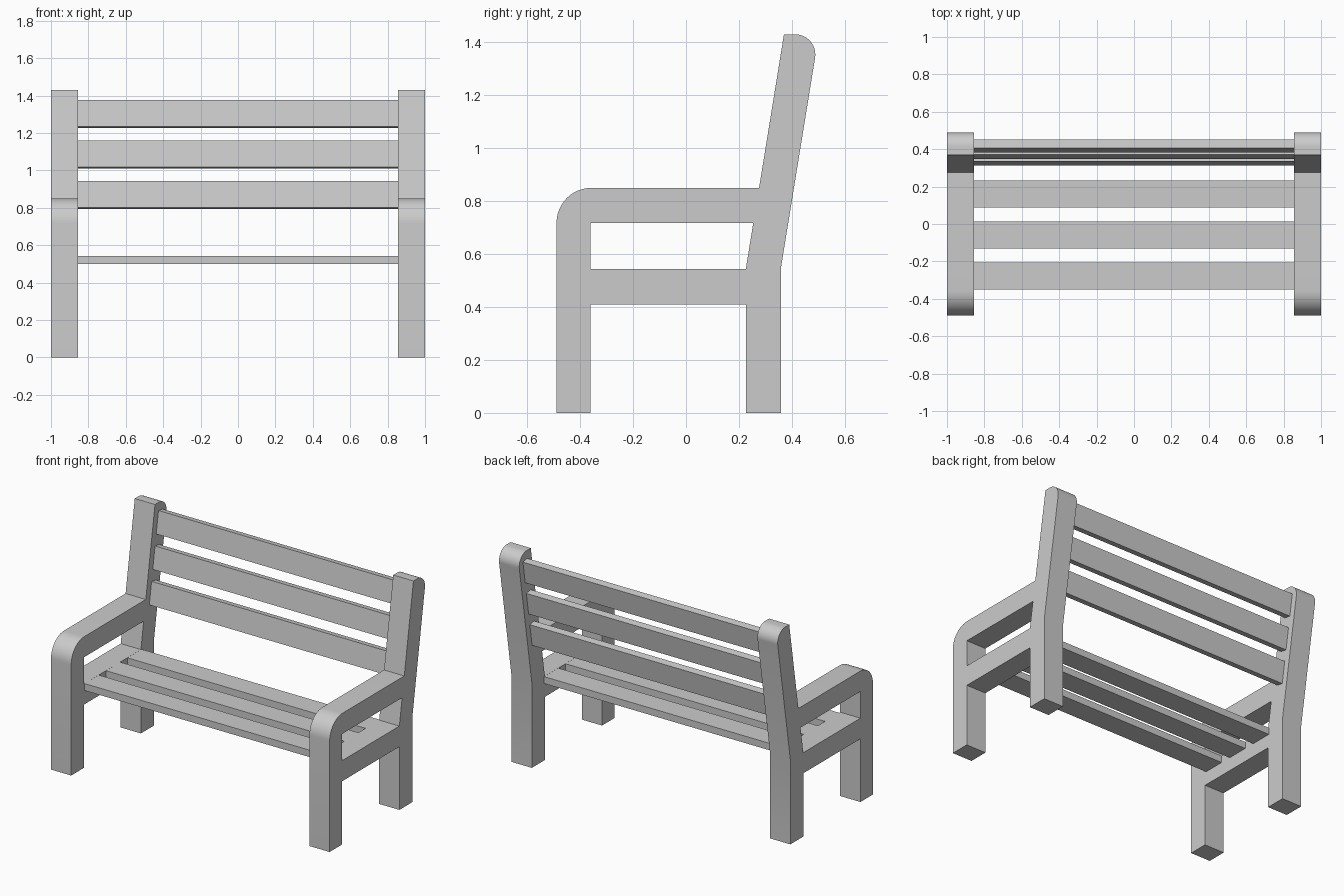
import bpy, bmesh, math
from mathutils import Vector, Matrix

if "Cube" in bpy.data.objects:
    bpy.data.objects.remove(bpy.data.objects["Cube"])

LEAN = math.atan(0.163)      # backward tilt of the backrest
X_IN, X_OUT = 0.855, 1.0     # side frame inner and outer faces


def fillet(prev, corner, nxt, radius_len, n=12):
    """Round a corner, with the arc starting radius_len away from it."""
    p, c, q = Vector(prev), Vector(corner), Vector(nxt)
    a, b = (p - c).normalized(), (q - c).normalized()
    half = a.angle(b) / 2
    centre = c + (a + b).normalized() * radius_len / math.cos(half)
    s, e = c + a * radius_len - centre, c + b * radius_len - centre
    w = s.angle(e)
    return [tuple(centre + s * (math.sin(w * (1 - i / n)) / math.sin(w))
                  + e * (math.sin(w * i / n) / math.sin(w))) for i in range(n + 1)]


# Side frame: profile in the y-z plane with an opening under the armrest
outer = [(-0.36, 0), (-0.36, 0.41), (0.226, 0.41), (0.226, 0), (0.359, 0), (0.359, 0.55)]
outer += fillet((0.359, 0.55), (0.502, 1.43), (0.37, 1.43), 0.09)
outer += [(0.37, 1.43), (0.276, 0.85)]
outer += fillet((0.276, 0.85), (-0.489, 0.85), (-0.489, 0), 0.132)
outer += [(-0.489, 0)]
opening = [(-0.36, 0.544), (-0.36, 0.717), (0.254, 0.717), (0.226, 0.544)]

curve = bpy.data.curves.new("side_frame_profile", 'CURVE')
curve.dimensions = '2D'
curve.fill_mode = 'BOTH'
curve.extrude = (X_OUT - X_IN) / 2
for loop in (outer, opening):
    sp = curve.splines.new('POLY')
    sp.points.add(len(loop) - 1)
    for pt, (y, z) in zip(sp.points, loop):
        pt.co = (y, z, 0, 1)
    sp.use_cyclic_u = True
frame = bpy.data.objects.new("side_frames", curve)
bpy.context.collection.objects.link(frame)
bpy.context.view_layer.objects.active = frame
frame.select_set(True)
bpy.ops.object.convert(target='MESH')
frame = bpy.context.view_layer.objects.active

# Stand the frame upright at the right end, weld it, and mirror it to the left
me = frame.data
me.transform(Matrix(((0, 0, 1, (X_IN + X_OUT) / 2), (1, 0, 0, 0), (0, 1, 0, 0), (0, 0, 0, 1))))
bm = bmesh.new()
bm.from_mesh(me)
bmesh.ops.remove_doubles(bm, verts=bm.verts, dist=1e-4)
bmesh.ops.recalc_face_normals(bm, faces=bm.faces)
bm.to_mesh(me)
bm.free()
bpy.ops.object.shade_smooth_by_angle(angle=math.radians(30))
frame.modifiers.new("mirror", 'MIRROR').use_axis[0] = True


def slat(name, y, z, size_y, size_z, tilt=0.0):
    bpy.ops.mesh.primitive_cube_add(size=1, location=(0, y, z), rotation=(-tilt, 0, 0))
    ob = bpy.context.object
    ob.name = name
    ob.scale = (2 * X_IN, size_y, size_z)


# Seat slats, flush with the top of the side rails
for i in range(3):
    slat(f"seat_slat_{i + 1}", -0.278 + 0.219 * i, 0.521, 0.145, 0.045)

# Backrest slats, centred in the leaning posts
for i in range(3):
    z = 0.869 + 0.2165 * i
    slat(f"back_slat_{i + 1}", 0.346 + (z - 0.869) * 0.163, z, 0.045, 0.145, LEAN)
